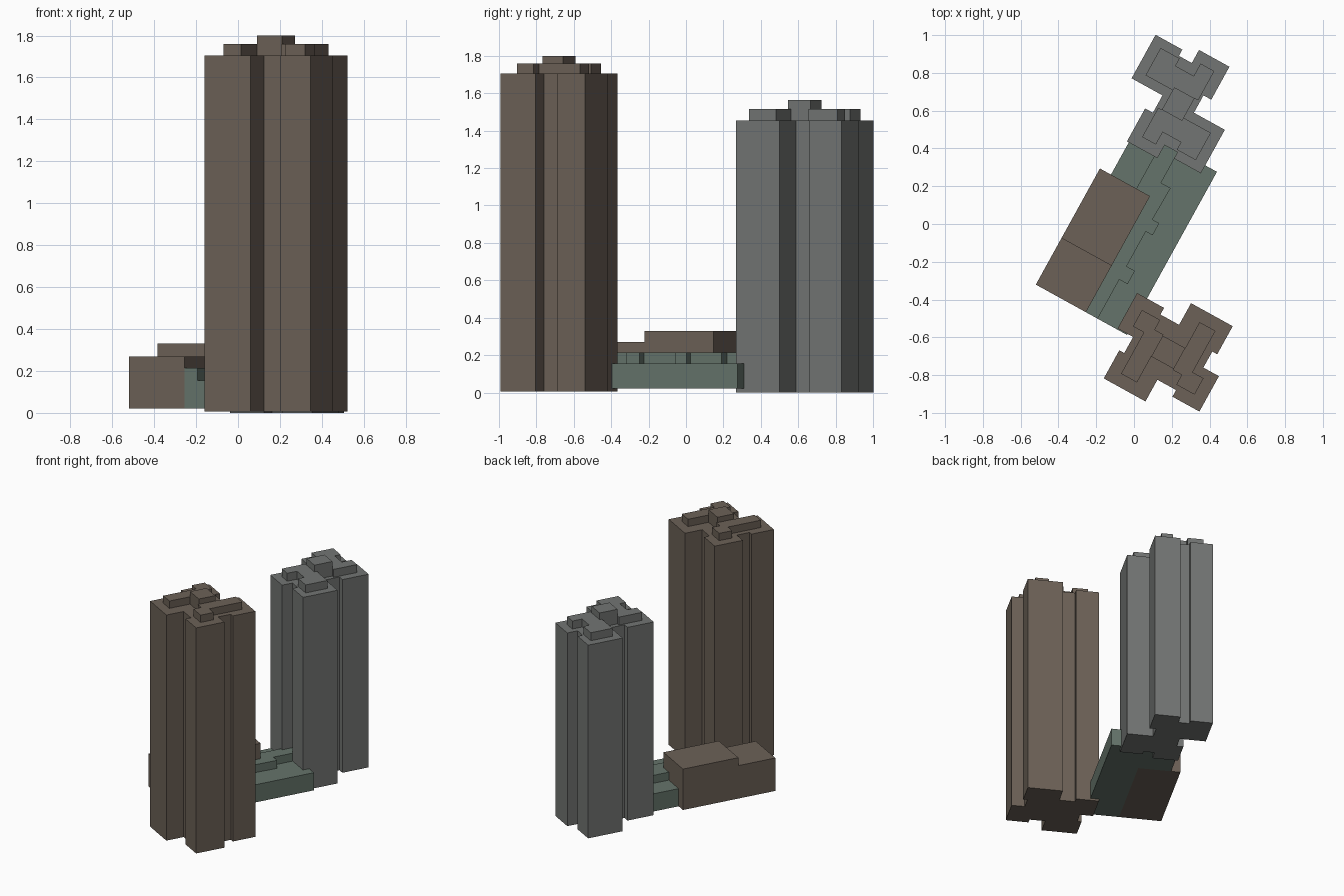
import bpy, bmesh, math
from mathutils import Matrix

if "Cube" in bpy.data.objects:
    bpy.data.objects.remove(bpy.data.objects["Cube"])

# The whole site is laid out in a local frame turned about z
TURN = Matrix.Rotation(math.radians(-28.9), 4, 'Z')


def material(name, rgb):
    m = bpy.data.materials.new(name)
    m.diffuse_color = (*rgb, 1)
    m.use_nodes = True
    m.node_tree.nodes["Principled BSDF"].inputs["Base Color"].default_value = m.diffuse_color
    return m


BROWN = material("brown", (0.15, 0.12, 0.095))
GREY = material("grey", (0.17, 0.178, 0.172))
GREEN = material("green", (0.13, 0.175, 0.145))


def prism(name, pts, z0, z1, mat, centre=(0, 0)):
    """Extrude a flat outline from z0 to z1."""
    bm = bmesh.new()
    f = bm.faces.new([bm.verts.new((x + centre[0], y + centre[1], z0)) for x, y in pts])
    top = bmesh.ops.extrude_face_region(bm, geom=[f])
    verts = [v for v in top['geom'] if isinstance(v, bmesh.types.BMVert)]
    bmesh.ops.translate(bm, verts=verts, vec=(0, 0, z1 - z0))
    bmesh.ops.recalc_face_normals(bm, faces=bm.faces)
    bm.transform(TURN)
    me = bpy.data.meshes.new(name)
    bm.to_mesh(me)
    bm.free()
    me.materials.append(mat)
    ob = bpy.data.objects.new(name, me)
    bpy.context.collection.objects.link(ob)
    return ob


def rect(x0, x1, y0, y1):
    return [(x0, y0), (x1, y0), (x1, y1), (x0, y1)]


def half_turn(pts):
    return [(-x, -y) for x, y in pts]


def tower(name, half, roof_half, core, centre, z, mat):
    """Half outlines are repeated with a half turn; z = base, roof, tier, core."""
    prism(name + "_shaft", half + half_turn(half), z[0], z[1], mat, centre)
    for side, pts in (("a", roof_half), ("b", half_turn(roof_half))):
        prism(name + "_roof_tier_" + side, pts, z[1], z[2], mat, centre)
    w, d = core
    prism(name + "_roof_core", rect(-w, w, -d, d), z[1], z[3], mat, centre)


# South tower
tower("south_tower",
      [(-.296, -.019), (-.296, .195), (-.133, .195), (-.133, .155), (-.02, .155),
       (-.02, .286), (.232, .286), (.232, .116), (.202, .116), (.202, .019)],
      [(-.23, .03), (-.23, .129), (-.12, .129), (-.12, .07), (-.068, .07),
       (-.068, -.22), (-.164, -.22), (-.164, .03)],
      (.068, .063), (.487, -.507), (.006, 1.705, 1.76, 1.80), BROWN)

# North tower
tower("north_tower",
      [(-.282, 0), (-.282, .263), (-.12, .263), (-.12, .225), (-.042, .225),
       (-.042, .304), (.142, .304), (.142, .105), (.095, .105), (.095, 0)],
      [(-.225, .05), (-.225, .215), (-.11, .215), (-.11, .17), (0, .17),
       (0, .245), (.083, .245), (.083, .068), (-.06, .068), (-.06, .05)],
      (.061, .068), (-.102, .669), (0, 1.455, 1.515, 1.565), GREY)

# Podium halls
prism("podium_hall_high", rect(-.30, .003, -.251, .17), .022, .33, BROWN)
prism("podium_hall_low", rect(-.30, .003, -.532, -.251), .022, .27, BROWN)

# Low terrace joining the towers
prism("terrace_lower", [(.003, -.532), (.251, -.532), (.251, .454), (-.233, .454),
                        (-.233, .17), (.003, .17)], .022, .155, GREEN)

# Upper terrace with stepped edge
edge = [(.074, -.532)]
for a, b, out in ((-.295, -.215, .124), (-.005, .068, .115)):
    edge += [(.074, a), (out, a), (out, b), (.074, b)]
edge += [(.078, .26), (.02, .26), (.02, .445)]
prism("terrace_upper", [(.003, -.532)] + edge + [(-.08, .445), (-.08, .17), (.003, .17)],
      .155, .215, GREEN)
